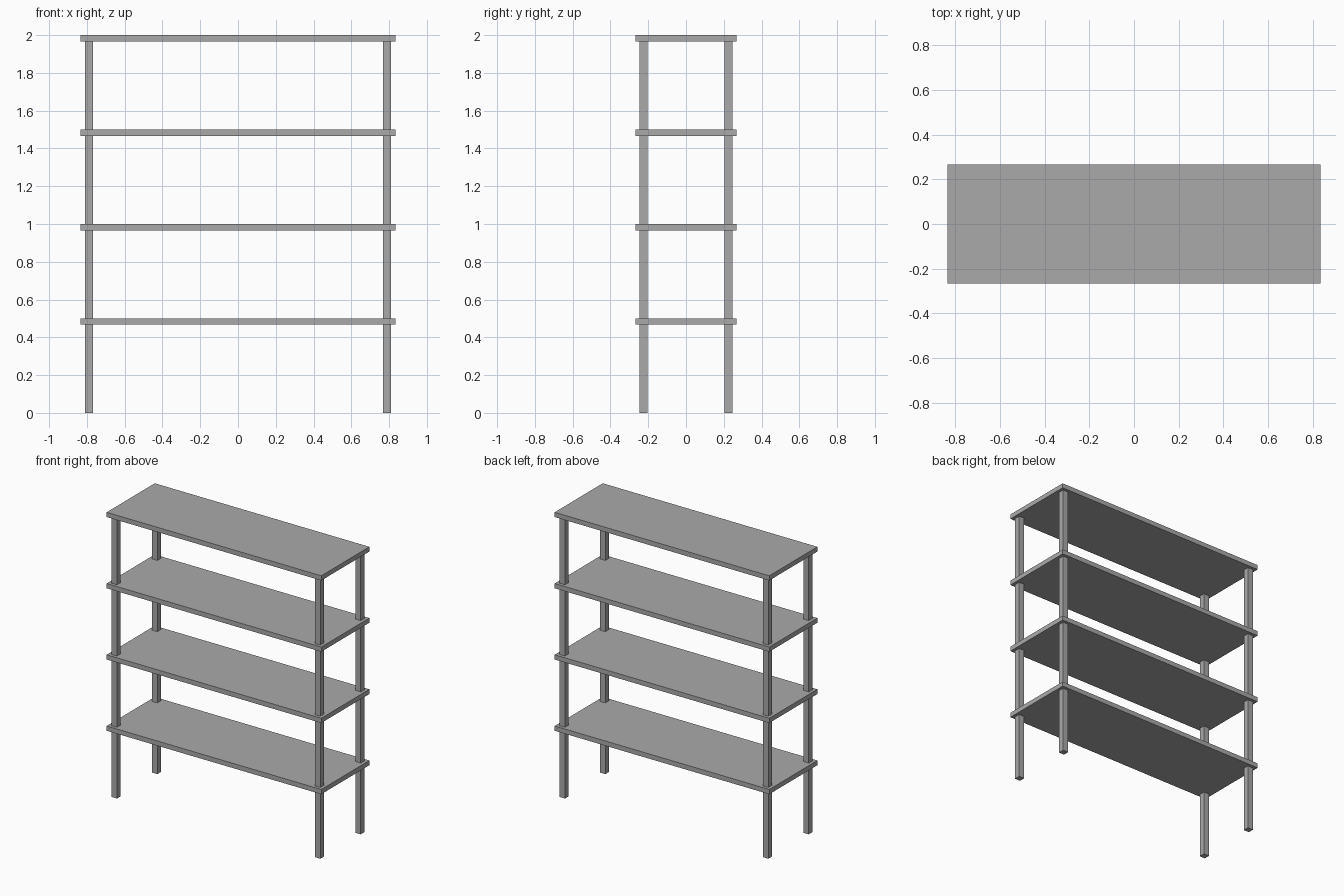
import bpy

if "Cube" in bpy.data.objects:
    bpy.data.objects.remove(bpy.data.objects["Cube"])

# Single grey material
grey = bpy.data.materials.new("plain grey")
grey.diffuse_color = (0.4, 0.4, 0.4, 1.0)
grey.use_nodes = True
grey.node_tree.nodes["Principled BSDF"].inputs["Base Color"].default_value = grey.diffuse_color


def box(name, center, size):
    bpy.ops.mesh.primitive_cube_add(size=1, location=center)
    ob = bpy.context.object
    ob.name = name
    ob.scale = size
    bpy.ops.object.transform_apply(location=False, rotation=False, scale=True)
    ob.data.materials.append(grey)
    return ob


THICK = 0.0333      # shelf board thickness
LEG = 0.0425        # square leg width

# Four overhanging shelf boards
for i in range(4):
    top = 0.5 * (i + 1)
    box(f"shelf_{i + 1}", (0, 0, top - THICK / 2), (1.667, 0.533, THICK))

# Four corner legs, ending under the top board
leg_height = 2.0 - THICK
for x, side in ((-0.79, "left"), (0.79, "right")):
    for y, end in ((-0.224, "front"), (0.224, "back")):
        box(f"{end}_{side}_leg", (x, y, leg_height / 2), (LEG, LEG, leg_height))
